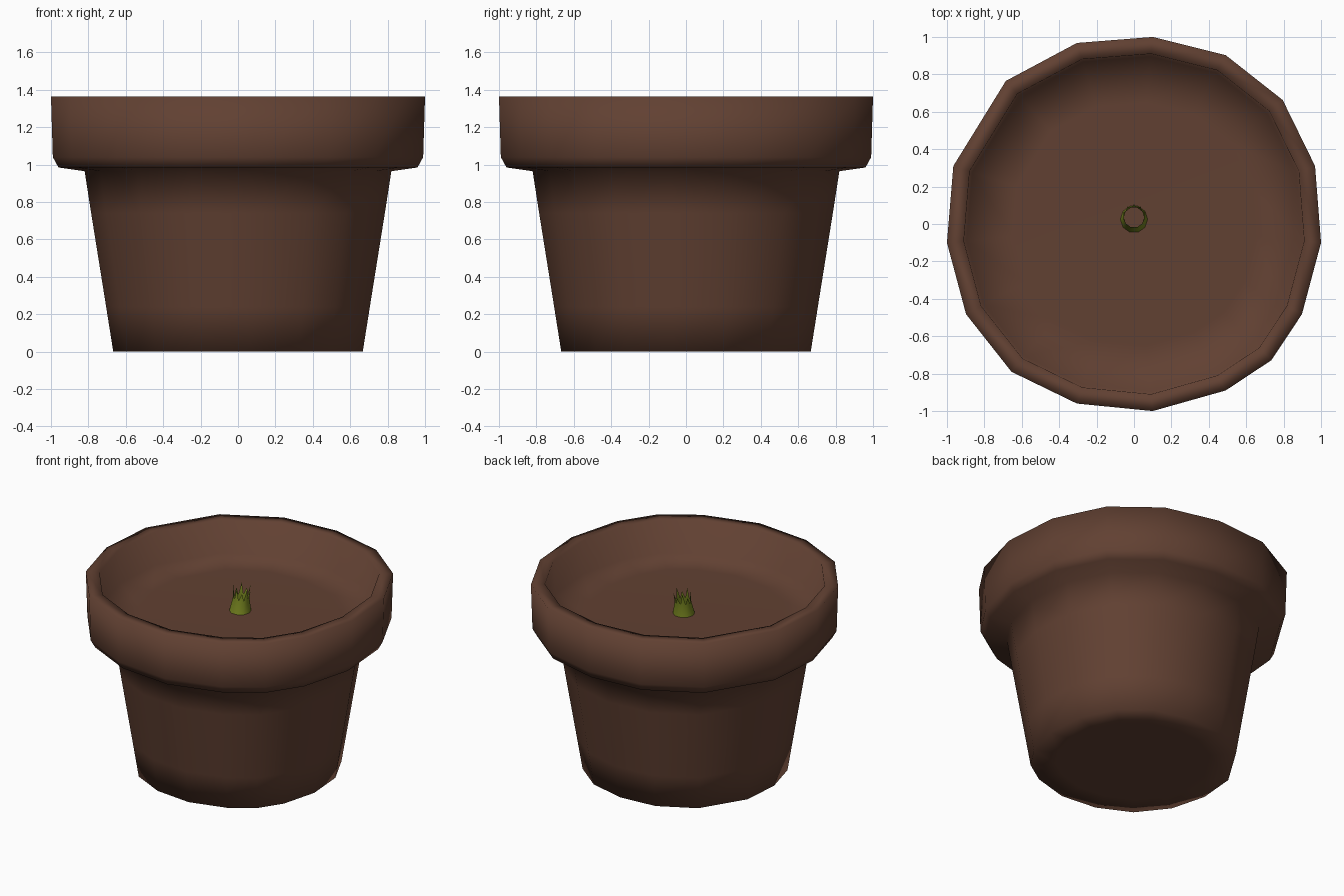
import bpy, bmesh, math

if "Cube" in bpy.data.objects:
    bpy.data.objects.remove(bpy.data.objects["Cube"])


def material(name, rgb):
    m = bpy.data.materials.new(name)
    m.diffuse_color = (*rgb, 1)
    m.use_nodes = True
    m.node_tree.nodes["Principled BSDF"].inputs["Base Color"].default_value = m.diffuse_color
    return m


def finish(bm, name, mat, recalc=True):
    if recalc:
        bmesh.ops.recalc_face_normals(bm, faces=bm.faces)
    me = bpy.data.meshes.new(name)
    bm.to_mesh(me)
    bm.free()
    me.materials.append(mat)
    for p in me.polygons:
        p.use_smooth = True
    ob = bpy.data.objects.new(name, me)
    bpy.context.collection.objects.link(ob)
    return ob


def ring(bm, shape, r, z, cy=0.0):
    return [bm.verts.new((r * x, cy + r * y, z)) for x, y in shape]


def bridge(bm, a, b):
    n = len(a)
    for i in range(n):
        j = (i + 1) % n
        bm.faces.new((a[i], a[j], b[j], b[i]))


def cap(bm, verts, z):
    c = bm.verts.new((0, 0, z))
    for i, v in enumerate(verts):
        bm.faces.new((v, verts[(i + 1) % len(verts)], c))


brown = material("brown_clay", (0.12, 0.052, 0.032))
green = material("sprout_green", (0.19, 0.24, 0.015))

# Pot and soil: one skin over an uneven sixteen-sided outline
outline = [(0.968, 0.31), (0.795, 0.663), (0.49, 0.903), (0.1, 1.0),
           (-0.305, 0.968), (-0.685, 0.765), (-0.966, 0.31), (-1.0, -0.1),
           (-0.898, -0.482), (-0.655, -0.79), (-0.305, -0.96), (0.1, -1.0),
           (0.49, -0.89), (0.735, -0.728), (0.898, -0.482), (1.0, -0.1)]
profile = [(0.5, 0), (0.667, 0), (0.705, 0.24), (0.785, 0.74), (0.82, 0.965),
           (0.96, 0.985), (0.99, 1.04), (1.0, 1.365),
           (0.91, 1.365), (0.895, 1.13), (0.65, 1.125)]
bm = bmesh.new()
rings = [ring(bm, outline, r, z) for r, z in profile]
for a, b in zip(rings, rings[1:]):
    bridge(bm, a, b)
cap(bm, rings[0], 0)
cap(bm, rings[-1], 1.125)
finish(bm, "flower_pot", brown)

# Sprout: small open tapered tube, leaning back, with a jagged top edge
n = 10
circle = [(math.cos(2 * math.pi * i / n), math.sin(2 * math.pi * i / n)) for i in range(n)]
bm = bmesh.new()
low = ring(bm, circle, 0.074, 1.12, 0.025)
mid = ring(bm, circle, 0.055, 1.215, 0.035)
bridge(bm, low, mid)
for i in range(n):
    a = 2 * math.pi * (i + 0.5) / n
    z = 1.295 if i % 2 else 1.265
    tip = bm.verts.new((0.06 * math.cos(a), 0.045 + 0.06 * math.sin(a), z))
    bm.faces.new((mid[i], mid[(i + 1) % n], tip))
finish(bm, "sprout", green, recalc=False)
